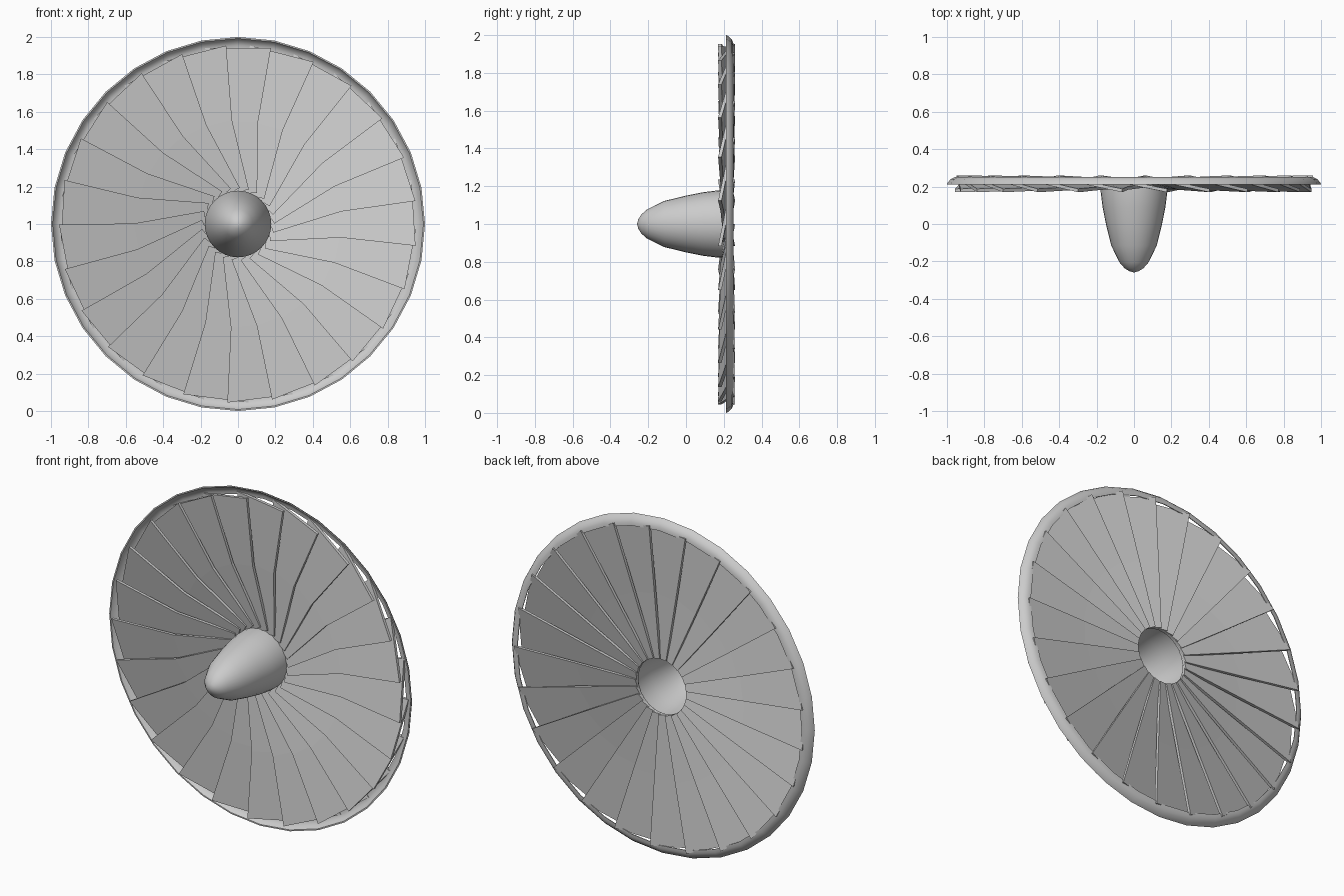
import bpy, bmesh
from math import sin, cos, pi

if "Cube" in bpy.data.objects:
    bpy.data.objects.remove(bpy.data.objects["Cube"])

CZ = 1.0        # height of the rotation axis
BLADES = 25


def make_object(name, bm, smooth=None):
    bmesh.ops.recalc_face_normals(bm, faces=bm.faces)
    mesh = bpy.data.meshes.new(name)
    bm.to_mesh(mesh)
    bm.free()
    ob = bpy.data.objects.new(name, mesh)
    bpy.context.collection.objects.link(ob)
    if smooth:
        bpy.ops.object.select_all(action='DESELECT')
        ob.select_set(True)
        bpy.context.view_layer.objects.active = ob
        bpy.ops.object.shade_smooth_by_angle(angle=smooth)
    return ob


def revolve(name, profile, sides, smooth):
    """Spin (radius, y) points around the y axis at height CZ."""
    bm = bmesh.new()
    rings = []
    for r, y in profile:
        rings.append([bm.verts.new((r * sin(2 * pi * i / sides), y,
                                    CZ + r * cos(2 * pi * i / sides)))
                      for i in range(sides)])
    for a, b in zip(rings, rings[1:]):
        for i in range(sides):
            j = (i + 1) % sides
            bm.faces.new((a[i], a[j], b[j], b[i]))
    bmesh.ops.remove_doubles(bm, verts=bm.verts, dist=1e-5)
    return make_object(name, bm, smooth)


# Nose cone: hollow shell, open at the back
revolve("nose_cone", [(0, -.26), (.025, -.252), (.05, -.237), (.078, -.205),
                      (.122, -.115), (.15, 0), (.168, .09), (.178, .17),
                      (.178, .22)], 32, pi / 5)

# Flared outer rim: thin bell-shaped band
revolve("outer_rim", [(1.0, .212), (.995, .223), (.98, .24), (.96, .25),
                      (.94, .251), (.94, .246), (.957, .245), (.975, .235),
                      (.988, .22), (.992, .212), (1.0, .212)], 32, pi / 5)

# One fan blade: (z, front edge x, front edge y, back edge x, back edge y)
SECTIONS = [(.165, .102, .195, -.035, .222),
            (.545, .107, .183, -.105, .232),
            (.94, .176, .170, -.176, .242)]
T = .018        # blade thickness


def blade(name, angle):
    bm = bmesh.new()
    loops = []
    for z, xf, yf, xb, yb in SECTIONS:
        corners = [(xf, yf), (xb, yb), (xb, yb + T), (xf, yf + T)]
        loops.append([bm.verts.new((x * cos(angle) + z * sin(angle), y,
                                    CZ - x * sin(angle) + z * cos(angle)))
                      for x, y in corners])
    for a, b in zip(loops, loops[1:]):
        for i in range(4):
            j = (i + 1) % 4
            bm.faces.new((a[i], a[j], b[j], b[i]))
    bm.faces.new(loops[0])
    bm.faces.new(loops[-1])
    make_object(name, bm)


# Overlapping blades all the way around
for k in range(BLADES):
    blade(f"fan_blade_{k + 1:02d}", 2 * pi * k / BLADES)
